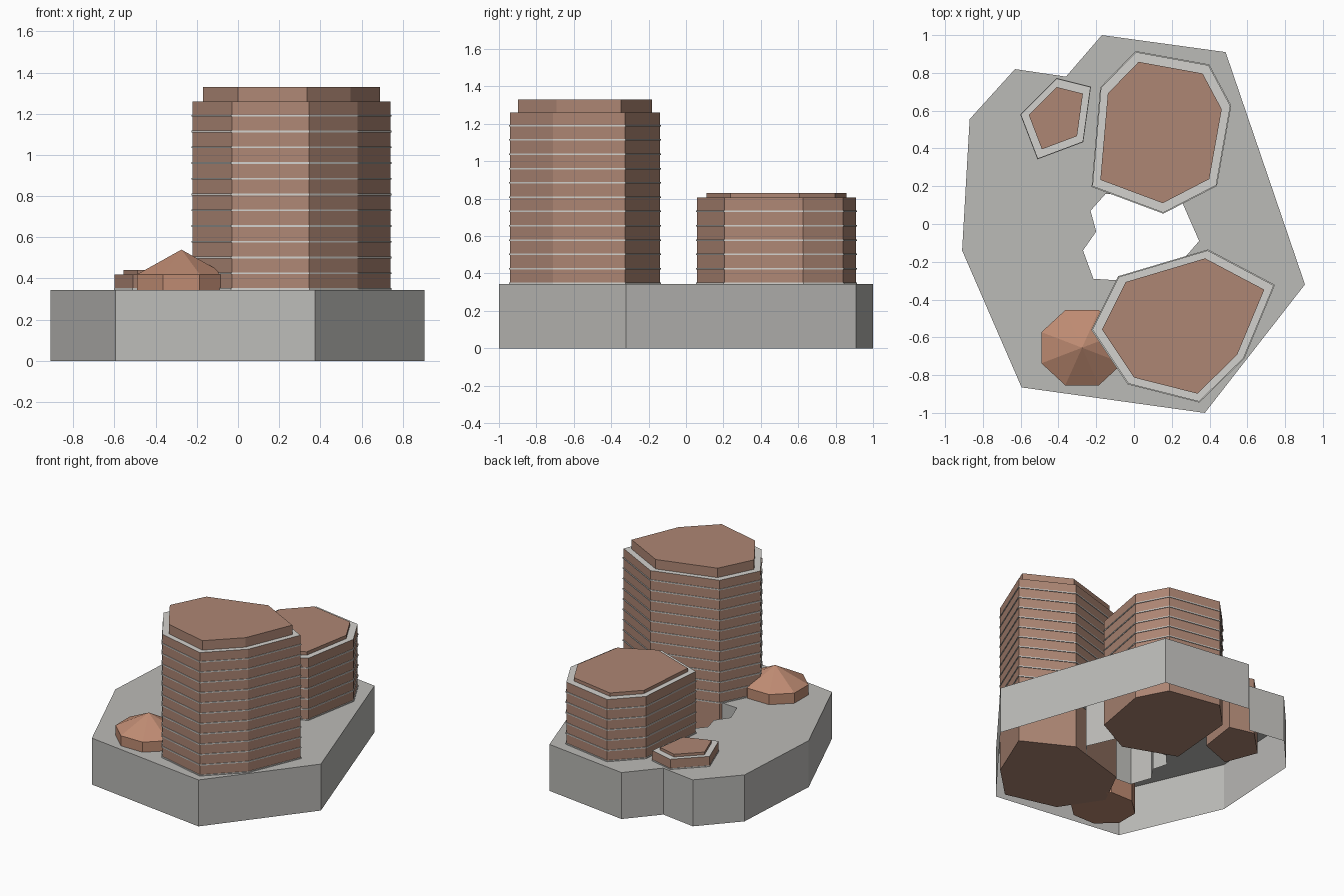
import bpy, bmesh, math

if "Cube" in bpy.data.objects:
    bpy.data.objects.remove(bpy.data.objects["Cube"])


def material(name, rgb):
    m = bpy.data.materials.new(name)
    m.diffuse_color = (*rgb, 1)
    m.use_nodes = True
    m.node_tree.nodes["Principled BSDF"].inputs["Base Color"].default_value = m.diffuse_color
    return m


BRICK = material("brick", (0.42, 0.24, 0.175))
TILE = material("roof_tile", (0.52, 0.26, 0.17))
STONE = material("pale_stone", (0.65, 0.64, 0.61))
CONCRETE = material("concrete", (0.5, 0.495, 0.475))


def finish(bm, name, *mats):
    me = bpy.data.meshes.new(name)
    bm.to_mesh(me)
    bm.free()
    for m in mats:
        me.materials.append(m)
    ob = bpy.data.objects.new(name, me)
    bpy.context.collection.objects.link(ob)
    return ob


def scaled(pts, centre, s):
    return [(centre[0] + (x - centre[0]) * s, centre[1] + (y - centre[1]) * s) for x, y in pts]


def add_prism(bm, pts, z0, z1, top_index=0):
    lo = [bm.verts.new((x, y, z0)) for x, y in pts]
    hi = [bm.verts.new((x, y, z1)) for x, y in pts]
    n = len(pts)
    faces = [bm.faces.new((lo[i], lo[(i + 1) % n], hi[(i + 1) % n], hi[i])) for i in range(n)]
    top = bm.faces.new(hi)
    top.material_index = top_index
    faces += [top, bm.faces.new(lo[::-1])]
    bmesh.ops.recalc_face_normals(bm, faces=faces)


PODIUM_TOP = 0.345
STOREY = 0.0765


# Building: brick shaft to the ground, pale roof edge, inset cap, thin floor bands
def building(name, pts, centre, height, cap_top, cap_scale, floors):
    bm = bmesh.new()
    add_prism(bm, pts, 0, height, 1)
    finish(bm, name + "_shaft", BRICK, STONE)
    bm = bmesh.new()
    add_prism(bm, scaled(pts, centre, cap_scale), height, cap_top)
    finish(bm, name + "_roof_cap", BRICK)
    bm = bmesh.new()
    ring = scaled(pts, centre, 1.013)
    for k in range(floors):
        z = PODIUM_TOP + 0.004 + k * STOREY
        add_prism(bm, ring, z - 0.004, z + 0.004)
    finish(bm, name + "_floor_bands", STONE)


# Podium: open-bottomed shell with an irregular courtyard cut through it
outer = [(-0.17, 1.0), (0.485, 0.91), (0.905, -0.32), (0.375, -1.0), (-0.595, -0.865),
         (-0.91, -0.14), (-0.87, 0.555), (-0.63, 0.82), (-0.36, 0.78)]
court = [(-0.15, 0.16), (-0.23, 0.07), (-0.20, -0.04), (-0.27, -0.14), (-0.215, -0.29),
         (-0.06, -0.30), (0.24, -0.2), (0.28, -0.165), (0.345, -0.09), (0.255, 0.115), (0.24, 0.14)]
bm = bmesh.new()
rim = []
for loop in (outer, court):
    vs = [bm.verts.new((x, y, PODIUM_TOP)) for x, y in loop]
    rim += [bm.edges.new((vs[i - 1], vs[i])) for i in range(len(vs))]
bmesh.ops.triangle_fill(bm, edges=rim, use_beauty=True)
ext = bmesh.ops.extrude_edge_only(bm, edges=rim)
for v in ext["geom"]:
    if isinstance(v, bmesh.types.BMVert):
        v.co.z = 0
bmesh.ops.recalc_face_normals(bm, faces=bm.faces)
if sum(f.normal.z for f in bm.faces) < 0:
    bmesh.ops.reverse_faces(bm, faces=bm.faces)
finish(bm, "podium", CONCRETE)

# Three blocks
building("tall_tower",
         [(-0.08, -0.28), (0.39, -0.14), (0.74, -0.325), (0.58, -0.71),
          (0.345, -0.94), (-0.03, -0.845), (-0.22, -0.56)][::-1],
         (0.26, -0.54), 1.26, 1.33, 0.895, 12)
building("mid_tower",
         [(0.01, 0.91), (0.395, 0.84), (0.51, 0.625), (0.435, 0.205),
          (0.155, 0.06), (-0.22, 0.2), (-0.175, 0.72)],
         (0.13, 0.48), 0.805, 0.83, 0.88, 6)
building("small_block",
         [(-0.41, 0.77), (-0.23, 0.725), (-0.27, 0.435), (-0.51, 0.345), (-0.60, 0.58)],
         (-0.41, 0.57), 0.42, 0.44, 0.775, 1)

# Octagonal pavilion with a pointed roof
r = 1 / math.cos(math.pi / 8)
octagon = [(-0.275 + 0.215 * r * math.cos(a), -0.655 + 0.199 * r * math.sin(a))
           for a in (math.pi / 8 + i * math.pi / 4 for i in range(8))]
bm = bmesh.new()
add_prism(bm, octagon, 0, 0.42)
finish(bm, "pavilion_walls", TILE)
bm = bmesh.new()
eave = [bm.verts.new((x, y, 0.42)) for x, y in octagon]
apex = bm.verts.new((-0.275, -0.655, 0.54))
for i in range(8):
    bm.faces.new((eave[i - 1], eave[i], apex))
finish(bm, "pavilion_roof", TILE)
